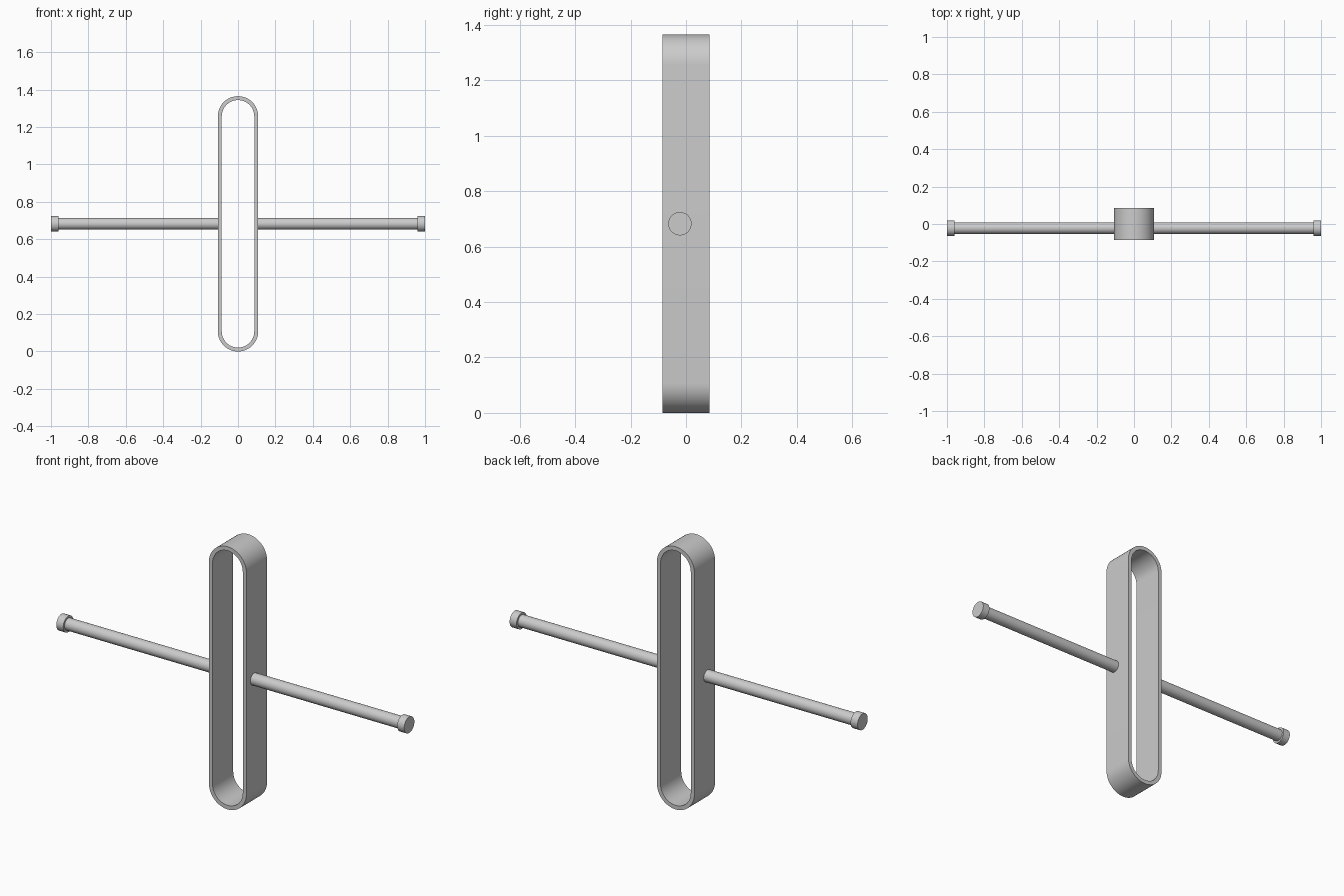
import bpy, bmesh, math
from mathutils import Matrix

cube = bpy.data.objects.get("Cube")
if cube:
    bpy.data.objects.remove(cube, do_unlink=True)

grey = bpy.data.materials.new("light_grey")
grey.use_nodes = True
colour = (0.6, 0.6, 0.6, 1)
grey.diffuse_color = colour
grey.node_tree.nodes["Principled BSDF"].inputs["Base Color"].default_value = colour

HEIGHT, RADIUS, WALL, DEPTH = 1.365, 0.108, 0.021, 0.17
ROD_Y, ROD_Z = -0.022, HEIGHT / 2


def finish(name, bm):
    bmesh.ops.recalc_face_normals(bm, faces=bm.faces)
    mesh = bpy.data.meshes.new(name)
    bm.to_mesh(mesh)
    bm.free()
    mesh.materials.append(grey)
    obj = bpy.data.objects.new(name, mesh)
    bpy.context.collection.objects.link(obj)
    bpy.ops.object.select_all(action="DESELECT")
    obj.select_set(True)
    bpy.context.view_layer.objects.active = obj
    bpy.ops.object.shade_smooth_by_angle(angle=math.radians(30))


def stadium(radius, steps=24):
    """Outline of a slot with round ends, as (x, z) pairs."""
    half = HEIGHT / 2 - RADIUS
    points = []
    for end in (1, -1):
        for i in range(steps + 1):
            a = math.pi * i / steps
            points.append((end * radius * math.cos(a),
                           ROD_Z + end * (half + radius * math.sin(a))))
    return points


# Upright band: four outlines joined into a closed ring
bm = bmesh.new()
outlines = [(RADIUS, -1), (RADIUS, 1), (RADIUS - WALL, 1), (RADIUS - WALL, -1)]
loops = [[bm.verts.new((x, side * DEPTH / 2, z)) for x, z in stadium(r)]
         for r, side in outlines]
for k in range(4):
    a, b = loops[k], loops[(k + 1) % 4]
    for i in range(len(a)):
        j = (i + 1) % len(a)
        bm.faces.new((a[i], a[j], b[j], b[i]))
finish("upright_band", bm)


def cylinder(name, x0, x1, radius):
    bm = bmesh.new()
    place = (Matrix.Translation(((x0 + x1) / 2, ROD_Y, ROD_Z))
             @ Matrix.Rotation(math.pi / 2, 4, "Y"))
    bmesh.ops.create_cone(bm, cap_ends=True, segments=48, radius1=radius,
                          radius2=radius, depth=abs(x1 - x0), matrix=place)
    finish(name, bm)


# Side rods with end caps
for name, s in (("left", 1), ("right", -1)):
    cylinder(name + "_rod", s * (RADIUS - WALL / 2), s * 0.97, 0.031)
    cylinder(name + "_end_cap", s * 0.96, s * 1.0, 0.042)
